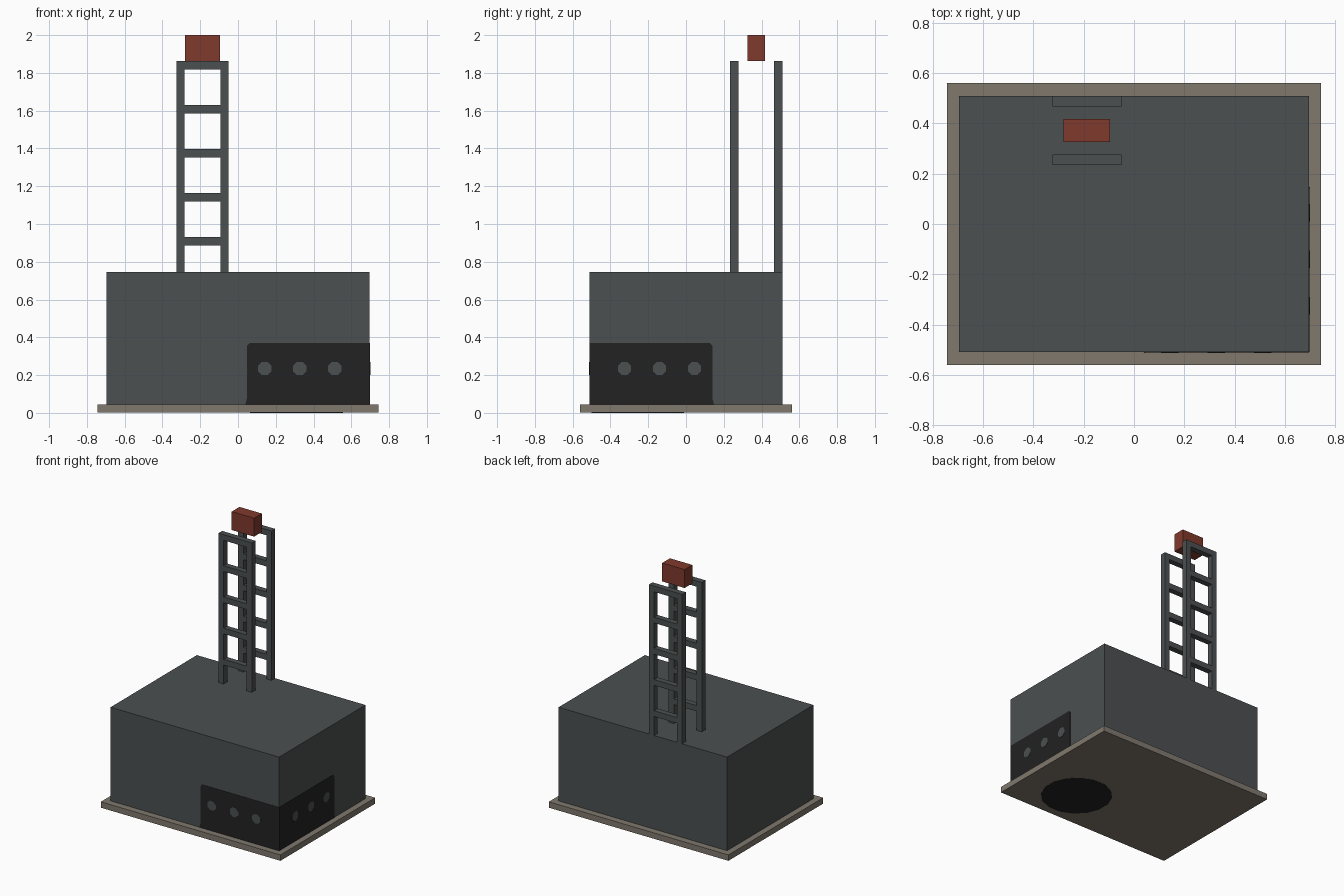
import bpy
import bmesh
import math
from mathutils import Matrix, Vector

if "Cube" in bpy.data.objects:
    bpy.data.objects.remove(bpy.data.objects["Cube"], do_unlink=True)


def material(name, rgb):
    mat = bpy.data.materials.new(name)
    mat.use_nodes = True
    mat.diffuse_color = (*rgb, 1)
    mat.node_tree.nodes["Principled BSDF"].inputs["Base Color"].default_value = (*rgb, 1)
    return mat


steel = material("slate grey", (0.072, 0.080, 0.082))
stone = material("warm stone", (0.215, 0.190, 0.155))
dark = material("near black", (0.016, 0.016, 0.016))
red = material("brick red", (0.215, 0.042, 0.026))


def finish(name, bm, mat):
    bmesh.ops.recalc_face_normals(bm, faces=bm.faces)
    mesh = bpy.data.meshes.new(name)
    bm.to_mesh(mesh)
    bm.free()
    mesh.materials.append(mat)
    obj = bpy.data.objects.new(name, mesh)
    bpy.context.collection.objects.link(obj)
    return obj


def add_box(bm, low, high):
    low, high = Vector(low), Vector(high)
    mat = Matrix.Translation((low + high) / 2) @ Matrix.Diagonal((*(high - low), 1))
    bmesh.ops.create_cube(bm, size=1, matrix=mat)


def box(name, low, high, mat):
    bm = bmesh.new()
    add_box(bm, low, high)
    return finish(name, bm, mat)


def plate(name, outline, depth, mat, matrix):
    """Extrude a flat outline along its local z, then place it."""
    bm = bmesh.new()
    face = bm.faces.new([bm.verts.new((u, v, 0)) for u, v in outline])
    ext = bmesh.ops.extrude_face_region(bm, geom=[face])
    moved = [g for g in ext["geom"] if isinstance(g, bmesh.types.BMVert)]
    bmesh.ops.translate(bm, verts=moved, vec=(0, 0, depth))
    bmesh.ops.transform(bm, matrix=matrix, verts=bm.verts)
    return finish(name, bm, mat)


def ring(u, v, radius, sides):
    return [(u + radius * math.cos(math.tau * (i + 0.5) / sides),
             v + radius * math.sin(math.tau * (i + 0.5) / sides)) for i in range(sides)]


# Base slab and main block
BASE_TOP, ROOF = 0.045, 0.745
HALF_X, HALF_Y = 0.697, 0.51
box("base_slab", (-0.743, -0.56, 0.001), (0.743, 0.56, BASE_TOP), stone)
box("main_block", (-HALF_X, -HALF_Y, BASE_TOP), (HALF_X, HALF_Y, ROOF), steel)

# Dark round patch under the slab
plate("underside_patch", ring(0.31, -0.255, 0.25, 16), 0.001, dark, Matrix.Identity(4))

# Dark corner panels: u runs away from the shared corner, v is height
panel = [(0, BASE_TOP), (0.658, BASE_TOP), (0.65, 0.075), (0.65, 0.355),
         (0.635, 0.37), (0, 0.37)]


def wall_frame(along, out):
    along, out, up = Vector(along), Vector(out), Vector((0, 0, 1))
    frame = Matrix((along, up, out)).transposed().to_4x4()
    frame.translation = (HALF_X, -HALF_Y, 0)
    return frame


for side, along, out in (("front", (-1, 0, 0), (0, -1, 0)),
                         ("side", (0, 1, 0), (1, 0, 0))):
    frame = wall_frame(along, out)
    plate(side + "_panel", panel, 0.002, dark, frame)
    for n in range(3):
        spot = ring(0.185 * (n + 1), 0.235, 0.038, 8)
        plate(f"{side}_panel_spot_{n + 1}", spot, 0.004, steel, frame)

# Two ladder frames on the roof
LEFT, RIGHT, BAR, TOP = -0.325, -0.05, 0.043, 1.862
for name, y in (("front_ladder", 0.234), ("back_ladder", HALF_Y - BAR)):
    bm = bmesh.new()
    for x in (LEFT, RIGHT - BAR):
        add_box(bm, (x, y, ROOF), (x + BAR, y + BAR, TOP))
    for n in range(5):
        z = TOP - 0.233 * n
        add_box(bm, (LEFT + BAR, y, z - BAR), (RIGHT - BAR, y + BAR, z))
    finish(name, bm, steel)

# Red block between the ladder tops
box("beacon", (-0.28, 0.326, TOP), (-0.095, 0.417, 2.0), red)
